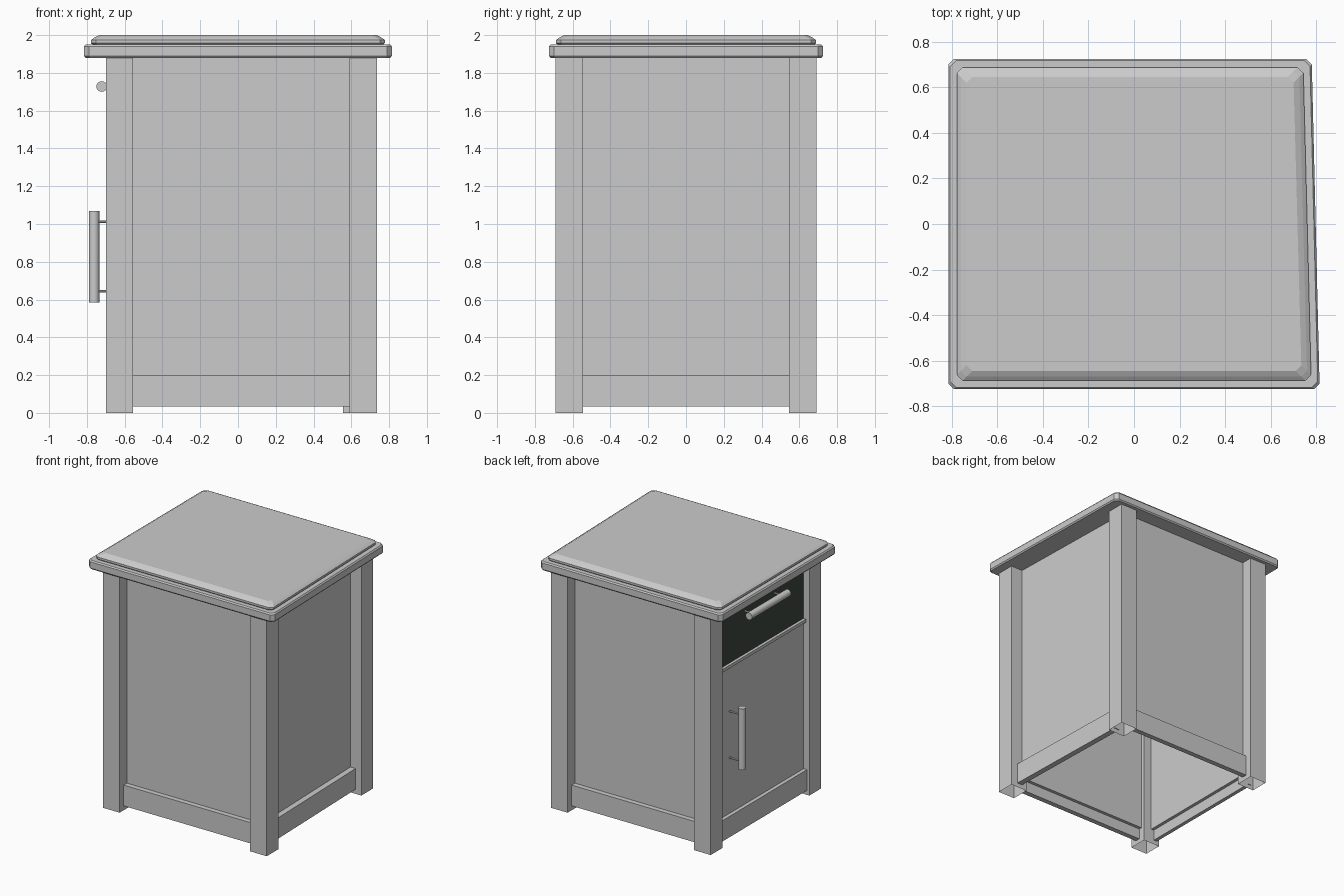
import bpy, bmesh, math
from mathutils import Vector

if "Cube" in bpy.data.objects:
    bpy.data.objects.remove(bpy.data.objects["Cube"])


def make(name, verts, faces, mat=None):
    me = bpy.data.meshes.new(name)
    me.from_pydata(verts, [], faces)
    ob = bpy.data.objects.new(name, me)
    bpy.context.collection.objects.link(ob)
    bm = bmesh.new()
    bm.from_mesh(me)
    bmesh.ops.recalc_face_normals(bm, faces=bm.faces)
    bm.to_mesh(me)
    bm.free()
    if mat:
        me.materials.append(mat)
    return ob


def loft(name, rings, bottom=True, top=True, mat=None):
    n = len(rings[0])
    verts = [p for r in rings for p in r]
    faces = [(k * n + i, k * n + (i + 1) % n, (k + 1) * n + (i + 1) % n, (k + 1) * n + i)
             for k in range(len(rings) - 1) for i in range(n)]
    if bottom:
        faces.append(tuple(range(n))[::-1])
    if top:
        faces.append(tuple(range((len(rings) - 1) * n, len(rings) * n)))
    return make(name, verts, faces, mat)


def prism(name, pts, z0, z1, bottom=True, top=True, mat=None):
    return loft(name, [[(x, y, z) for x, y in pts] for z in (z0, z1)], bottom, top, mat)


def right_x(y, front, back, half):
    # the right side runs slightly out of square
    return front + (back - front) * (y + half) / (2 * half)


# table top: moulded profile as (inset, height) around a chamfered, skewed outline
def outline(d, z, c):
    quad = [Vector((-0.815 + d, -0.725 + d)), Vector((0.815 - d, -0.725 + d)),
            Vector((0.78 - d, 0.725 - d)), Vector((-0.815 + d, 0.725 - d))]
    ring = []
    for i, p in enumerate(quad):
        for q in (quad[i - 1], quad[(i + 1) % 4]):
            v = p + (q - p).normalized() * c
            ring.append((v.x, v.y, z))
    return ring


profile = [(0.008, 1.88), (0, 1.89), (0, 1.94), (0.008, 1.95), (0.045, 1.95),
           (0.037, 1.958), (0.037, 1.974), (0.055, 1.987), (0.08, 2.0)]
loft("table_top", [outline(d, z, 0.025) for d, z in profile])

# legs: hollow posts, open at the foot
W, Y = 0.145, 0.69
for side, y0 in (("front", -Y), ("back", Y - W)):
    xr = 0.735 if side == "front" else 0.70
    for hand, x0 in (("left", -0.70), ("right", xr - W)):
        prism(f"{side}_{hand}_leg",
              [(x0, y0), (x0 + W, y0), (x0 + W, y0 + W), (x0, y0 + W)], 0, 1.88, False, False)


# slabs between the legs; a and b are the depths behind the leg faces
def front_back(name, a, b, z0, z1):
    for side, s, xr in (("front", -1, 0.59), ("back", 1, 0.555)):
        prism(f"{side}_{name}", [(-0.56, s * (Y - a)), (xr, s * (Y - a)),
                                 (xr, s * (Y - b)), (-0.56, s * (Y - b))], z0, z1)


def right_slab(name, a, b, z0, z1):
    def x(y):
        return right_x(y, 0.735, 0.70, Y)
    prism(name, [(x(-0.55) - a, -0.55), (x(0.55) - a, 0.55),
                 (x(0.55) - b, 0.55), (x(-0.55) - b, -0.55)], z0, z1)


def left_slab(name, a, b, z0, z1, mat=None):
    prism(name, [(-0.70 + a, -0.55), (-0.70 + b, -0.55),
                 (-0.70 + b, 0.55), (-0.70 + a, 0.55)], z0, z1, mat=mat)


front_back("panel", 0.09, 0.115, 0.12, 1.88)
front_back("bottom_rail", 0.05, 0.09, 0.035, 0.2)
right_slab("right_panel", 0.10, 0.125, 0.12, 1.88)
right_slab("right_bottom_rail", 0.055, 0.10, 0.035, 0.2)

# left side: door, divider rail and dark drawer front
dark = bpy.data.materials.new("dark_drawer")
dark.diffuse_color = (0.05, 0.065, 0.05, 1)
dark.use_nodes = True
dark.node_tree.nodes["Principled BSDF"].inputs["Base Color"].default_value = dark.diffuse_color
left_slab("left_bottom_rail", 0.02, 0.05, 0.035, 0.2)
left_slab("door", 0.05, 0.075, 0.12, 1.37)
left_slab("divider_rail", 0.03, 0.075, 1.365, 1.39)
left_slab("drawer_front", 0.052, 0.075, 1.39, 1.88, dark)


# handles: a round bar on two thin posts
def rod(name, a, b, r, sides):
    a, b = Vector(a), Vector(b)
    bpy.ops.mesh.primitive_cylinder_add(vertices=sides, radius=r, depth=(b - a).length,
                                        location=(a + b) / 2)
    ob = bpy.context.object
    ob.name = name
    ob.rotation_euler = (b - a).to_track_quat('Z', 'Y').to_euler()
    bpy.ops.object.shade_smooth_by_angle(angle=math.radians(40))


def handle(name, a, b, t):
    rod(f"{name}_bar", a, b, 0.028, 16)
    a, b = Vector(a), Vector(b)
    for i, f in enumerate((t, 1 - t)):
        p = a.lerp(b, f)
        rod(f"{name}_post_{i + 1}", p, (-0.64, p.y, p.z), 0.007, 8)


handle("drawer_handle", (-0.722, -0.245, 1.728), (-0.722, 0.245, 1.728), 0.12)
handle("door_handle", (-0.762, 0.385, 0.585), (-0.762, 0.385, 1.07), 0.12)
